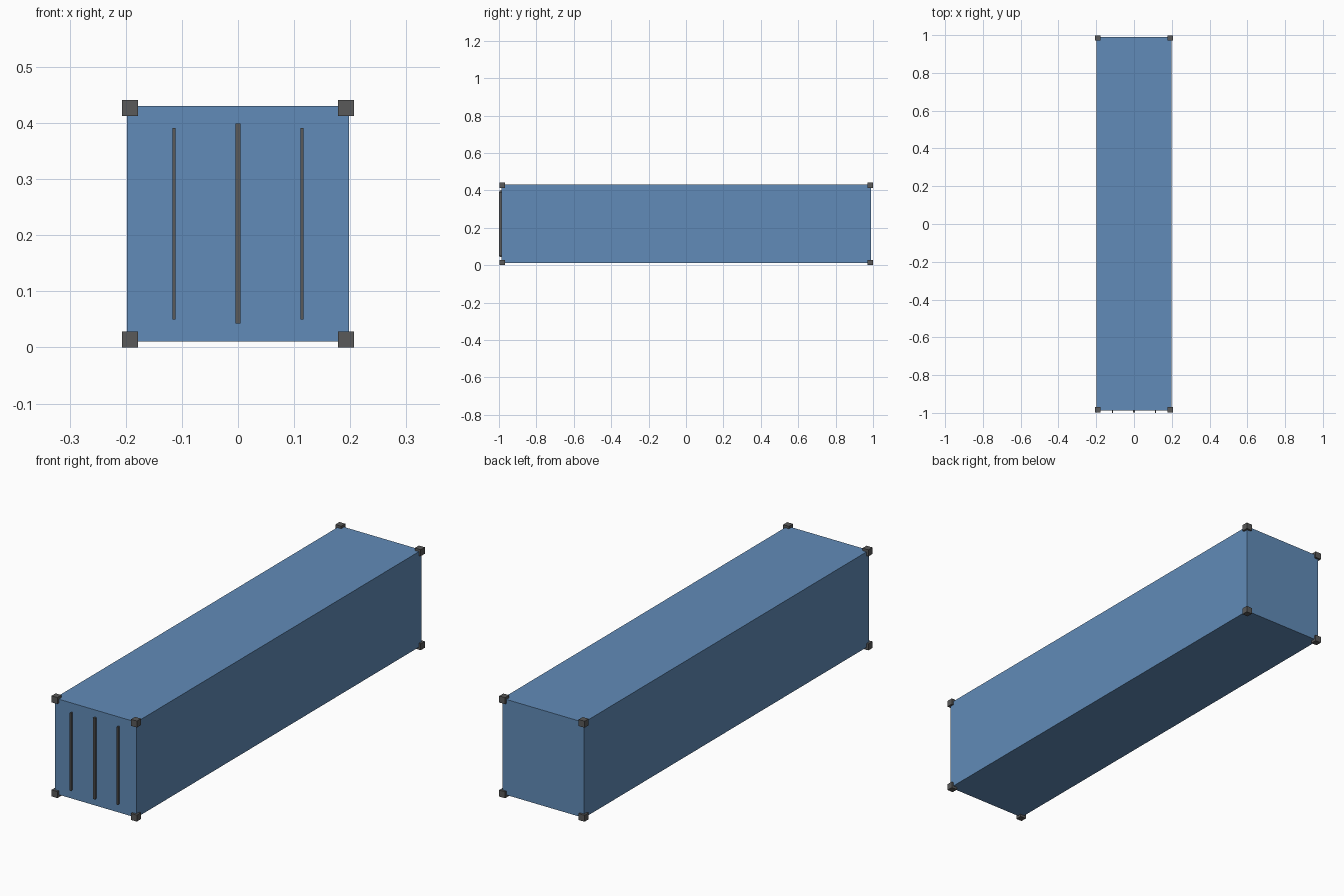
import bpy

if "Cube" in bpy.data.objects:
    bpy.data.objects.remove(bpy.data.objects["Cube"])


def material(name, rgb):
    m = bpy.data.materials.new(name)
    m.diffuse_color = (*rgb, 1)
    m.use_nodes = True
    m.node_tree.nodes["Principled BSDF"].inputs["Base Color"].default_value = m.diffuse_color
    return m


BLUE = material("blue_paint", (0.12, 0.26, 0.48))
DARK = material("dark_steel", (0.1, 0.1, 0.1))


def box(name, lo, hi, mat):
    """Axis-aligned box from two opposite corners."""
    centre = [(a + b) / 2 for a, b in zip(lo, hi)]
    bpy.ops.mesh.primitive_cube_add(size=1, location=centre)
    ob = bpy.context.object
    ob.name = name
    ob.scale = [b - a for a, b in zip(lo, hi)]
    bpy.ops.object.transform_apply(location=False, rotation=False, scale=True)
    ob.data.materials.append(mat)
    return ob


# Container shell
box("container_body", (-0.198, -0.987, 0.011), (0.198, 0.990, 0.430), BLUE)

# Corner castings, standing slightly proud of the shell
C = 0.0285
for x in (-0.207, 0.207 - C):
    for y in (-0.997, 0.999 - C):
        for z in (0.0, 0.441 - C):
            box("corner_casting", (x, y, z), (x + C, y + C, z + C), DARK)

# Door seam and the two locking rods on the front
box("door_seam", (-0.0045, -0.998, 0.043), (0.0045, -0.984, 0.399), DARK)
for x in (-0.114, 0.114):
    box("locking_rod", (x - 0.003, -1.0, 0.05), (x + 0.003, -0.984, 0.391), DARK)
